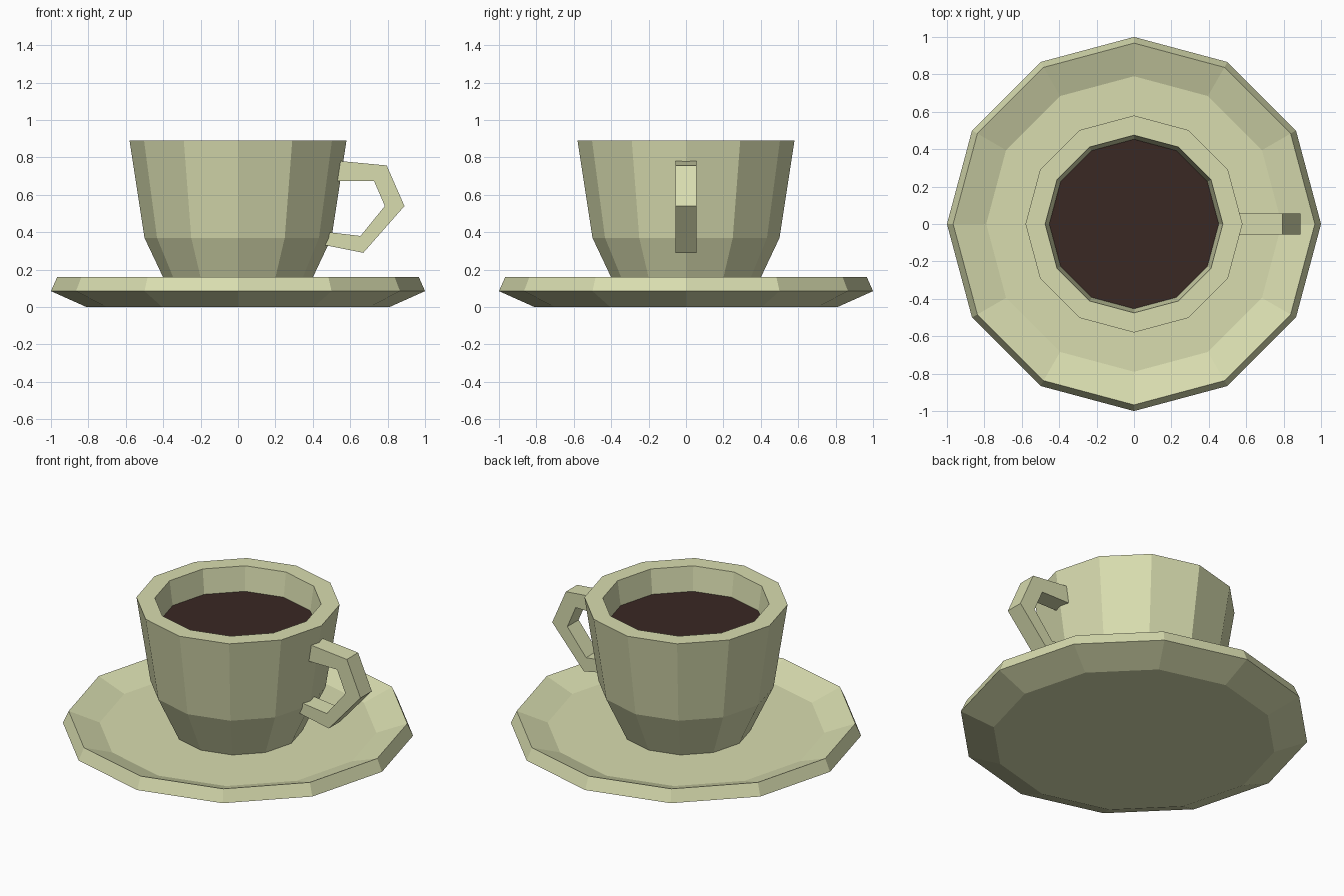
import bpy, bmesh, math

if "Cube" in bpy.data.objects:
    bpy.data.objects.remove(bpy.data.objects["Cube"])

SIDES = 12


def material(name, rgb):
    mat = bpy.data.materials.new(name)
    mat.diffuse_color = (*rgb, 1)
    mat.use_nodes = True
    mat.node_tree.nodes["Principled BSDF"].inputs["Base Color"].default_value = mat.diffuse_color
    return mat


def finish(name, bm, mat):
    bmesh.ops.recalc_face_normals(bm, faces=bm.faces)
    mesh = bpy.data.meshes.new(name)
    bm.to_mesh(mesh)
    bm.free()
    mesh.materials.append(mat)
    obj = bpy.data.objects.new(name, mesh)
    bpy.context.collection.objects.link(obj)
    return obj


def lathe(name, profile, mat):
    """Turn a (radius, z) profile into a faceted solid, capped at both ends."""
    bm = bmesh.new()
    rings = []
    for r, z in profile:
        angles = [2 * math.pi * i / SIDES for i in range(SIDES)]
        rings.append([bm.verts.new((r * math.cos(a), r * math.sin(a), z)) for a in angles])
    for low, high in zip(rings, rings[1:]):
        for i in range(SIDES):
            j = (i + 1) % SIDES
            bm.faces.new((low[i], low[j], high[j], high[i]))
    bm.faces.new(rings[0])
    bm.faces.new(rings[-1])
    return finish(name, bm, mat)


def strip(name, outer, inner, half_width, mat):
    """Solid bar between an outer and an inner (x, z) path."""
    bm = bmesh.new()
    rings = []
    for (xo, zo), (xi, zi) in zip(outer, inner):
        w = half_width
        rings.append([bm.verts.new(p) for p in
                      ((xo, -w, zo), (xo, w, zo), (xi, w, zi), (xi, -w, zi))])
    for a, b in zip(rings, rings[1:]):
        for i in range(4):
            j = (i + 1) % 4
            bm.faces.new((a[i], a[j], b[j], b[i]))
    bm.faces.new(rings[0])
    bm.faces.new(rings[-1])
    return finish(name, bm, mat)


china = material("china", (0.69, 0.72, 0.43))
coffee_brown = material("coffee_brown", (0.042, 0.021, 0.017))

# Saucer: flat foot, flared rim and recessed floor
lathe("saucer", [(0.81, 0), (1.0, 0.085), (0.967, 0.16), (0.79, 0.095)], china)

# Cup: outer wall, thick rim, inner wall and floor
lathe("cup", [(0.37, 0.095), (0.50, 0.37), (0.58, 0.89),
              (0.475, 0.89), (0.41, 0.42), (0.30, 0.17)], china)

# Coffee surface filling the cup
lathe("coffee", [(0.449, 0.725), (0.453, 0.74)], coffee_brown)

# Handle: angular loop with ends sunk into the cup wall
strip("handle",
      [(0.52, 0.783), (0.795, 0.757), (0.89, 0.54), (0.67, 0.29), (0.44, 0.336)],
      [(0.52, 0.675), (0.727, 0.675), (0.785, 0.54), (0.655, 0.38), (0.46, 0.403)],
      0.056, china)
